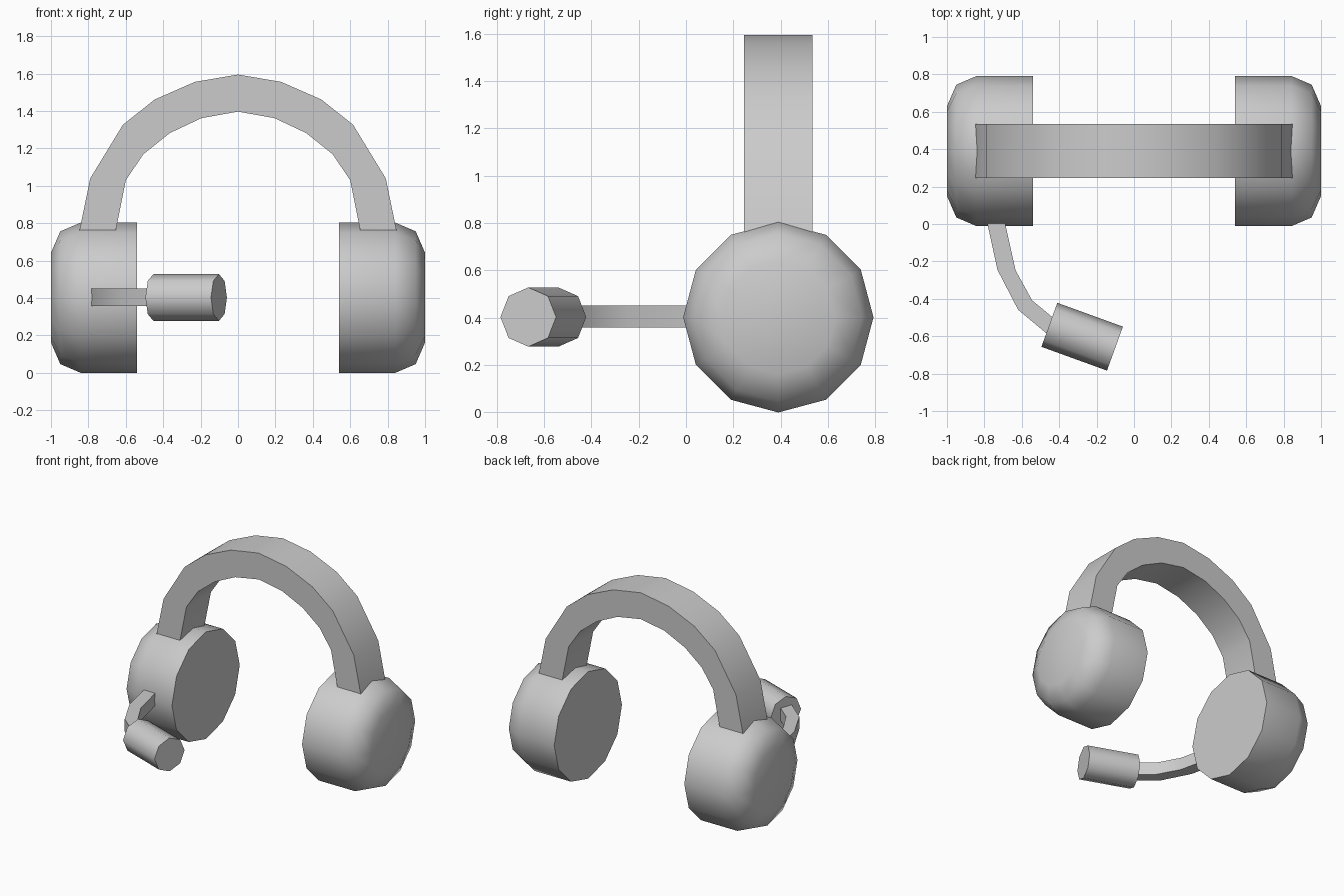
import bpy, bmesh
from math import sin, cos, pi, radians
from mathutils import Vector

if "Cube" in bpy.data.objects:
    bpy.data.objects.remove(bpy.data.objects["Cube"])


def finish(name, bm, angle):
    bmesh.ops.recalc_face_normals(bm, faces=bm.faces)
    me = bpy.data.meshes.new(name)
    bm.to_mesh(me)
    bm.free()
    ob = bpy.data.objects.new(name, me)
    bpy.context.collection.objects.link(ob)
    bpy.ops.object.select_all(action='DESELECT')
    bpy.context.view_layer.objects.active = ob
    ob.select_set(True)
    bpy.ops.object.shade_smooth_by_angle(angle=radians(angle))
    return ob


def skin(name, rings, angle):
    """Bridge a series of rings and cap both ends."""
    bm = bmesh.new()
    vs = [[bm.verts.new(p) for p in ring] for ring in rings]
    n = len(vs[0])
    for a, b in zip(vs, vs[1:]):
        for i in range(n):
            j = (i + 1) % n
            bm.faces.new((a[i], a[j], b[j], b[i]))
    bm.faces.new(vs[0][::-1])
    bm.faces.new(vs[-1])
    return finish(name, bm, angle)


def lathe(name, origin, axis, profile, sides, angle):
    """Turn (distance, radius) pairs around a horizontal axis."""
    origin, axis = Vector(origin), Vector(axis).normalized()
    up = Vector((0, 0, 1))
    side = axis.cross(up)
    rings = [[origin + axis * d + r * (up * cos(2 * pi * i / sides) + side * sin(2 * pi * i / sides))
              for i in range(sides)] for d, r in profile]
    return skin(name, rings, angle)


# Ear cups: twelve-sided, rounded on the outside
cup = [(0.54, 0.402), (0.84, 0.402), (0.95, 0.355), (1.0, 0.24)]
for label, s in (("left", -1), ("right", 1)):
    lathe(label + "_ear_cup", (0, 0.39, 0.402), (s, 0, 0), cup, 12, 50)

# Headband: half outline as outer/inner pairs, mirrored across x
outer = [(0.852, 0.74), (0.79, 1.04), (0.615, 1.327), (0.445, 1.462), (0.23, 1.556), (0, 1.595)]
inner = [(0.658, 0.74), (0.60, 1.03), (0.505, 1.17), (0.365, 1.282), (0.195, 1.362), (0, 1.397)]
pairs = list(zip(outer, inner))
pairs += [((-o[0], o[1]), (-i[0], i[1])) for o, i in pairs[-2::-1]]
Y0, Y1 = 0.245, 0.535
skin("headband", [[(o[0], Y0, o[1]), (o[0], Y1, o[1]), (i[0], Y1, i[1]), (i[0], Y0, i[1])]
                  for o, i in pairs], 40)

# Microphone boom: square arm curving forward from the left cup
outside = [(-0.79, 0.03), (-0.73, -0.245), (-0.62, -0.458), (-0.45, -0.60)]
inside = [(-0.695, 0.03), (-0.633, -0.248), (-0.545, -0.408), (-0.40, -0.528)]
Z0, Z1 = 0.358, 0.452
skin("microphone_boom", [[(*a, Z0), (*a, Z1), (*b, Z1), (*b, Z0)]
                         for a, b in zip(outside, inside)], 40)

# Microphone: eight-sided capsule at the boom tip
lathe("microphone", (-0.4525, -0.539, 0.403), (0.35, -0.127, 0),
      [(0, 0.125), (0.373, 0.125)], 8, 50)
